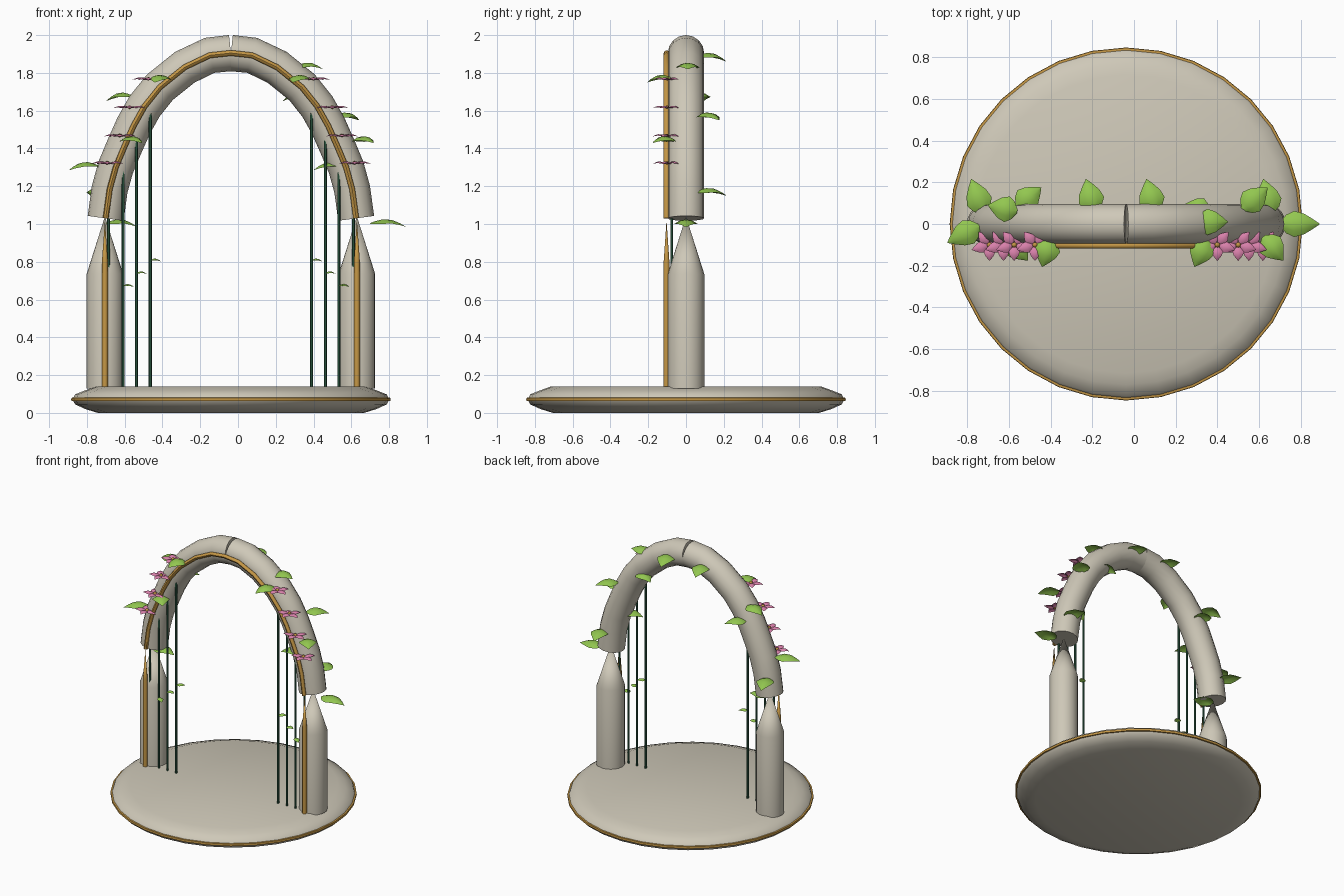
import bpy, bmesh, math
from mathutils import Vector

if "Cube" in bpy.data.objects:
    bpy.data.objects.remove(bpy.data.objects["Cube"])

CX = -0.0375      # middle of the arch
FRONT = -0.103    # depth of the gold trim


def material(name, colour):
    m = bpy.data.materials.new(name)
    m.use_nodes = True
    m.diffuse_color = (*colour, 1)
    m.node_tree.nodes["Principled BSDF"].inputs["Base Color"].default_value = (*colour, 1)
    return m


STONE = material("pale stone", (0.62, 0.58, 0.48))
GOLD = material("gold", (0.56, 0.31, 0.06))
VINE = material("dark green", (0.03, 0.12, 0.065))
LEAF = material("leaf green", (0.29, 0.57, 0.08))
PINK = material("pink", (0.70, 0.22, 0.41))


def finish(name, bm, mat, angle=40):
    bmesh.ops.recalc_face_normals(bm, faces=bm.faces)
    mesh = bpy.data.meshes.new(name)
    bm.to_mesh(mesh)
    bm.free()
    ob = bpy.data.objects.new(name, mesh)
    bpy.context.collection.objects.link(ob)
    mesh.materials.append(mat)
    smooth(ob, angle)


def smooth(ob, angle):
    bpy.ops.object.select_all(action='DESELECT')
    ob.select_set(True)
    bpy.context.view_layer.objects.active = ob
    bpy.ops.object.shade_smooth_by_angle(angle=math.radians(angle))


def lathe(name, profile, x, y, sides, mat, angle=40):
    """Turn (radius, height) points around a vertical axis."""
    bm = bmesh.new()
    vs = [bm.verts.new((x + r, y, z)) for r, z in profile]
    es = [bm.edges.new(p) for p in zip(vs, vs[1:])]
    bmesh.ops.spin(bm, geom=vs + es, cent=(x, y, 0), axis=(0, 0, 1),
                   angle=math.tau, steps=sides)
    bmesh.ops.remove_doubles(bm, verts=bm.verts, dist=1e-5)
    finish(name, bm, mat, angle)


def tube(name, points, radius, mat, res=4):
    cu = bpy.data.curves.new(name, 'CURVE')
    cu.dimensions = '3D'
    cu.bevel_depth, cu.bevel_resolution, cu.use_fill_caps = radius, res, True
    sp = cu.splines.new('POLY')
    sp.points.add(len(points) - 1)
    for p, co in zip(sp.points, points):
        p.co = (*co, 1)
    ob = bpy.data.objects.new(name, cu)
    bpy.context.collection.objects.link(ob)
    cu.materials.append(mat)
    bpy.ops.object.select_all(action='DESELECT')
    ob.select_set(True)
    bpy.context.view_layer.objects.active = ob
    bpy.ops.object.convert(target='MESH')
    smooth(bpy.context.view_layer.objects.active, 45)


def blade(bm, base, tip, width, lift):
    """Domed teardrop blade from base to tip."""
    base, tip = Vector(base), Vector(tip)
    side = (tip - base).cross(Vector((0, 0, 1))).normalized()
    rows = []
    for u, w in ((0, .15), (.15, .7), (.35, 1), (.6, .8), (.82, .4), (1, .02)):
        mid = base.lerp(tip, u) + Vector((0, 0, lift * math.sin(math.pi * u)))
        row = []
        for k in (-1, -.5, 0, .5, 1):
            drop = Vector((0, 0, -lift * .8 * w * k * k))
            row.append(bm.verts.new(mid + side * (k * w * width / 2) + drop))
        rows.append(row)
    for a, b in zip(rows, rows[1:]):
        for i in range(4):
            bm.faces.new((a[i], a[i + 1], b[i + 1], b[i]))


def leaf(name, base, tip, width=.125, lift=.03):
    bm = bmesh.new()
    blade(bm, base, tip, width, lift)
    finish(name, bm, LEAF, 60)


# Round base with gold rim
lathe("base", [(0, 0), (.705, 0), (.77, .02), (.825, .045), (.838, .07),
               (.825, .098), (.77, .12), (.715, .14), (0, .14)], CX, 0, 32, STONE, 50)
lathe("base_rim", [(.825, .062), (.844, .064), (.846, .072), (.844, .08), (.825, .082)],
      CX, 0, 32, GOLD)

# Pillars, trims and the two arch halves
ARC = [(.663, 1.03), (.642, 1.184), (.61, 1.3), (.563, 1.412), (.515, 1.52), (.457, 1.623),
       (.376, 1.724), (.244, 1.83), (.112, 1.893), (0, 1.905)]
for s, side in ((-1, "right"), (1, "left")):
    px = CX + s * .667
    lathe(side + "_pillar", [(0, .13), (.097, .13), (.097, .735), (0, 1.04)],
          px, 0, 20, STONE, 30)
    lathe(side + "_pillar_trim", [(0, .13), (.016, .13), (.016, .8), (0, 1.02)],
          px, FRONT, 10, GOLD)
    tube(side + "_arch", [(CX + s * x, 0, z) for x, z in ARC], .096, STONE, 6)
path = [(CX - x, FRONT, z) for x, z in ARC] + [(CX + x, FRONT, z) for x, z in ARC[-2::-1]]
tube("arch_trim", path, .015, GOLD, 2)

# Hanging vines with small leaves
for s, side in ((-1, "right"), (1, "left")):
    for i, (off, low, top) in enumerate(((.648, .77, 1.15), (.571, .1, 1.38),
                                         (.5, .1, 1.52), (.427, .1, 1.64))):
        x = CX + s * off
        tube(f"{side}_vine_{i}", [(x, -.075, low), (x, -.075, top)], .008, VINE, 1)
        if i:
            z = .47 + .0675 * (i + 2)
            y = (-.12, -.075, -.04)[i - 1]
            leaf(f"{side}_vine_leaf_{i}", (x, -.075, z), (x + .055, y, z - .005), .045, .012)

# Leaves along the arch: base and tip of each
LEAVES = [
    ((-.72, .05, 1.17), (-.78, .215, 1.15)), ((.66, .05, 1.17), (.62, .215, 1.15)),
    ((-.56, .06, 1.68), (-.70, .09, 1.65)), ((.36, .05, 1.68), (.235, .09, 1.65)),
    ((-.56, .08, 1.57), (-.445, .175, 1.55)), ((.52, .07, 1.57), (.64, .175, 1.55)),
    ((-.19, .06, 1.89), (-.23, .215, 1.86)), ((.10, .06, 1.89), (.06, .215, 1.86)),
    ((.30, .01, 1.83), (.45, .01, 1.82)), ((.70, 0, 1.005), (.89, 0, .985)),
    ((-.70, 0, 1.005), (-.535, 0, .985)), ((-.74, -.01, 1.31), (-.895, -.09, 1.285)),
    ((.62, -.06, 1.44), (.715, -.175, 1.43)), ((-.61, -.06, 1.44), (-.51, -.175, 1.43)),
    ((-.40, -.07, 1.77), (-.44, -.205, 1.75)), ((.35, -.07, 1.77), (.29, -.205, 1.75)),
    ((.55, -.01, 1.31), (.40, -.06, 1.285)),
]
for i, (b, t) in enumerate(LEAVES):
    leaf(f"arch_leaf_{i}", b, t)

# Five-petalled flowers on the front of the arch
for s, side in ((-1, "right"), (1, "left")):
    for i, (off, z) in enumerate(((.655, 1.32), (.588, 1.465), (.537, 1.615), (.437, 1.765))):
        x, y = CX + s * off, -.1
        bm = bmesh.new()
        for k in range(5):
            a = math.tau * k / 5 - math.pi / 2
            dx, dy = math.cos(a), .85 * math.sin(a)
            blade(bm, (x + .01 * dx, y + .01 * dy, z), (x + .09 * dx, y + .09 * dy, z - .002),
                  .055, .012)
        finish(f"{side}_flower_{i}", bm, PINK, 60)
        lathe(f"{side}_flower_heart_{i}", [(0, z - .006), (.013, z), (.009, z + .01), (0, z + .013)],
              x, y, 8, GOLD, 60)
